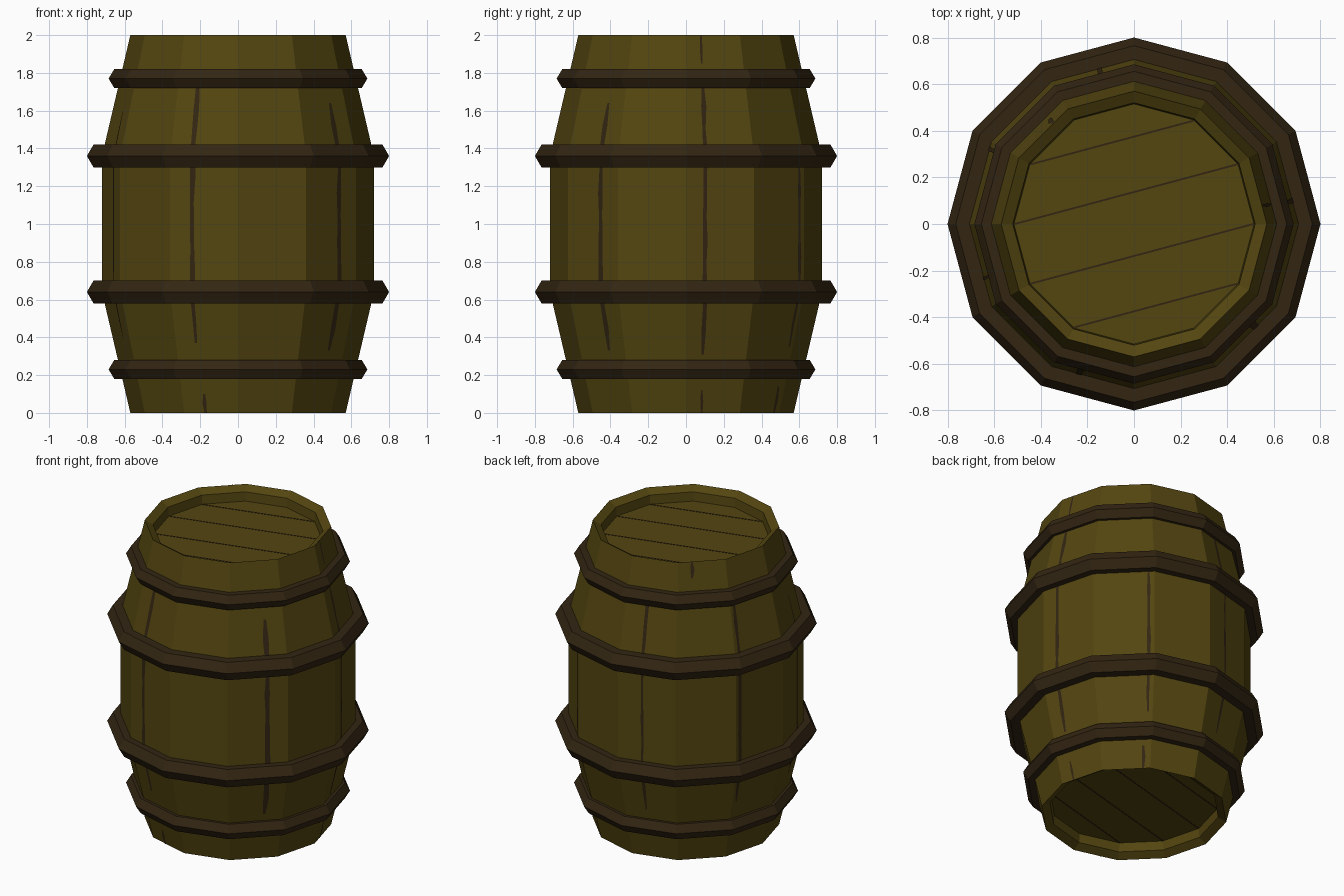
import bpy, bmesh, math, random
from mathutils import Vector

if "Cube" in bpy.data.objects:
    bpy.data.objects.remove(bpy.data.objects["Cube"])

random.seed(4)
N = 12


def material(name, rgb):
    m = bpy.data.materials.new(name)
    m.diffuse_color = (*rgb, 1)
    m.use_nodes = True
    m.node_tree.nodes["Principled BSDF"].inputs["Base Color"].default_value = m.diffuse_color
    return m


WOOD = material("olive_wood", (0.088, 0.060, 0.0052))
DARK = material("dark_brown", (0.033, 0.019, 0.0062))


def finish(name, bm, mat):
    me = bpy.data.meshes.new(name)
    bm.to_mesh(me)
    bm.free()
    me.materials.append(mat)
    ob = bpy.data.objects.new(name, me)
    bpy.context.collection.objects.link(ob)
    return ob


def corner(k, r, z):
    a = 2 * math.pi * k / N
    return Vector((r * math.cos(a), r * math.sin(a), z))


def lathe(name, profile, mat, closed):
    """Spin a (radius, z) profile into N flat sides; open ends get capped."""
    bm = bmesh.new()
    rings = [[bm.verts.new(corner(k, r, z)) for k in range(N)] for r, z in profile]
    pairs = list(zip(rings, rings[1:]))
    if closed:
        pairs.append((rings[-1], rings[0]))
    for a, b in pairs:
        for k in range(N):
            j = (k + 1) % N
            bm.faces.new((a[k], a[j], b[j], b[k]))
    if not closed:
        bm.faces.new(rings[0])
        bm.faces.new(rings[-1])
    bmesh.ops.recalc_face_normals(bm, faces=bm.faces)
    return finish(name, bm, mat)


# Barrel body with recessed heads at both ends
upper = [(0.72, 1.36), (0.57, 2.0), (0.52, 1.97), (0.515, 1.91)]
lower = [(r, 2 - z) for r, z in reversed(upper)]
lathe("barrel_body", lower + upper, WOOD, False)


# Hoops, each with a bevelled outer edge
def hoop(name, z, h, r_out, r_edge, r_in):
    lathe(name, [(r_in, z - h), (r_edge, z - h), (r_out, z),
                 (r_edge, z + h), (r_in, z + h)], DARK, True)


for label, s in (("lower", -1), ("upper", 1)):
    hoop(label + "_end_hoop", 1 + s * 0.77, 0.05, 0.685, 0.655, 0.59)
    hoop(label + "_belly_hoop", 1 + s * 0.36, 0.06, 0.80, 0.765, 0.68)


# Plank seams on both heads: thin strips joining opposite corners
def seams(name, z):
    bm = bmesh.new()
    for i, j in ((5, 2), (6, 1), (7, 0), (8, 11)):
        a, b = corner(i, 0.512, z), corner(j, 0.512, z)
        side = (b - a).normalized().cross(Vector((0, 0, 1))) * 0.004
        up = Vector((0, 0, 0.002))
        lo = [bm.verts.new(p - up) for p in (a - side, a + side, b + side, b - side)]
        hi = [bm.verts.new(p + up) for p in (a - side, a + side, b + side, b - side)]
        bm.faces.new(lo)
        bm.faces.new(hi)
        for k in range(4):
            m = (k + 1) % 4
            bm.faces.new((lo[k], lo[m], hi[m], hi[k]))
    bmesh.ops.recalc_face_normals(bm, faces=bm.faces)
    finish(name, bm, DARK)


seams("top_head_seams", 1.91)
seams("bottom_head_seams", 0.09)


# Stave cracks: ragged thin strips lying on the flat sides
def body_radius(z):
    return 0.72 - 0.15 * max(0, abs(z - 1) - 0.36) / 0.64


def on_side(k, t, offset, z):
    r = body_radius(z) + 0.003
    a, b = corner(k, r, z), corner(k + 1, r, z)
    return a.lerp(b, t) + (b - a).normalized() * offset


def crack(bm, k, t, z0, z1, width):
    n = max(2, round((z1 - z0) / 0.12))
    zs = sorted({z0 + (z1 - z0) * i / n for i in range(n + 1)}
                | {z for z in (0.64, 1.36) if z0 < z < z1})
    prev = None
    for z in zs:
        w = width * (0.25 if z in (z0, z1) else random.uniform(0.35, 0.6))
        shift = random.uniform(-0.003, 0.003)
        row = [bm.verts.new(on_side(k, t, shift + d, z)) for d in (-w, w)]
        if prev:
            bm.faces.new((prev[0], prev[1], row[1], row[0]))
        prev = row


bm = bmesh.new()
# side index, position across side, bottom, top, width
for args in ((8, 0.33, 0.37, 1.74, 0.026), (8, 0.40, 0.0, 0.10, 0.024),
             (10, 0.66, 0.33, 1.64, 0.03), (0, 0.28, 0.31, 1.74, 0.024),
             (0, 0.28, 0.0, 0.12, 0.016), (0, 0.28, 1.85, 2.0, 0.016),
             (1, 0.91, 0.35, 1.30, 0.02), (1, 0.85, 0.0, 0.14, 0.024),
             (3, 0.42, 0.35, 1.72, 0.018), (5, 0.08, 0.40, 1.72, 0.022),
             (4, 0.3, 1.9, 2.0, 0.022), (6, 0.66, 0.40, 1.60, 0.014)):
    crack(bm, *args)
finish("stave_cracks", bm, DARK)
